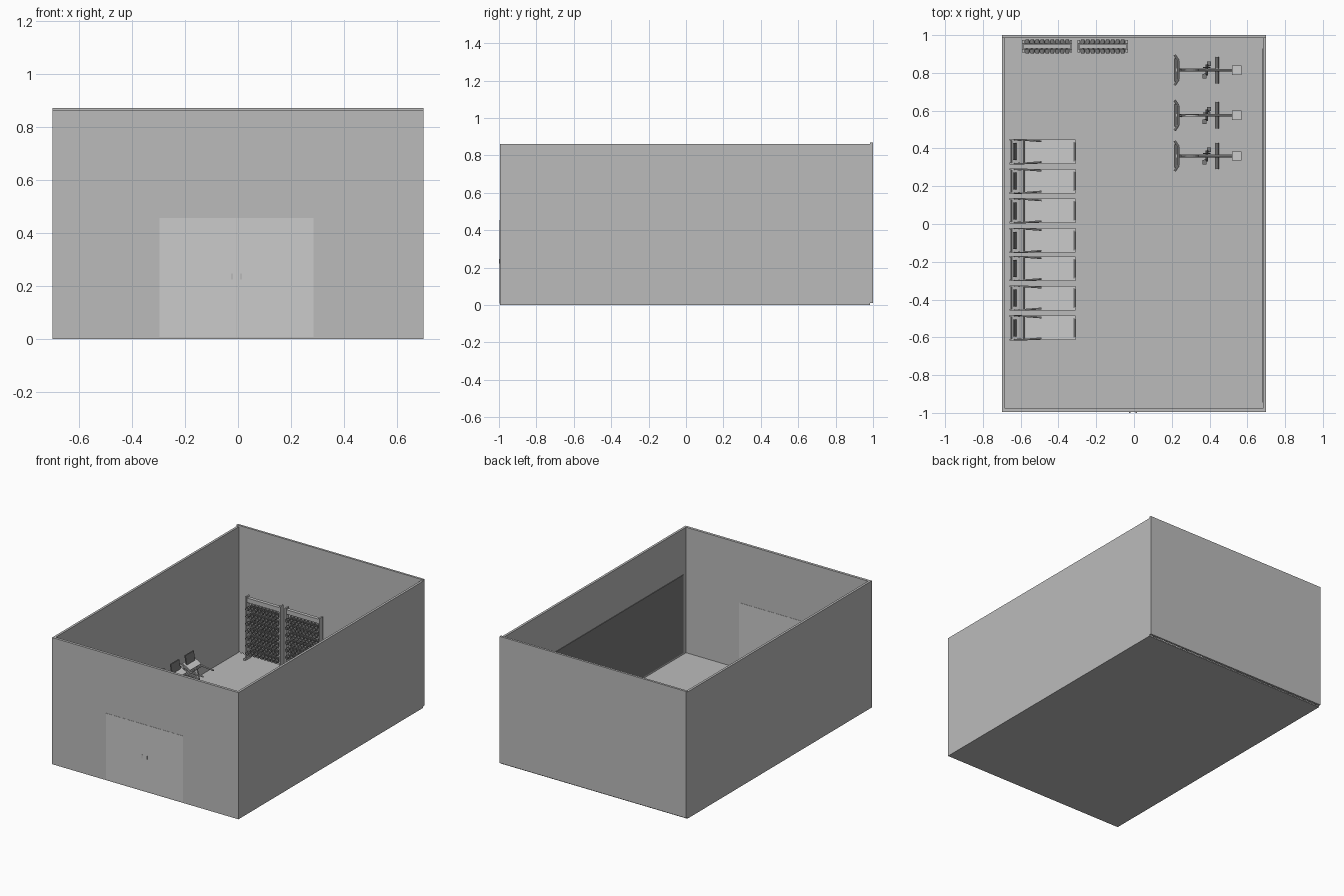
import bpy, bmesh, math
from mathutils import Vector, Matrix

if "Cube" in bpy.data.objects:
    bpy.data.objects.remove(bpy.data.objects["Cube"])


def material(name, g):
    m = bpy.data.materials.new(name)
    m.diffuse_color = (g, g, g, 1)
    m.use_nodes = True
    m.node_tree.nodes["Principled BSDF"].inputs["Base Color"].default_value = m.diffuse_color
    return m


LIGHT = material("light_grey", 0.75)
MID = material("mid_grey", 0.5)
DARK = material("dark_grey", 0.2)


def finish(name, bm, mat):
    me = bpy.data.meshes.new(name)
    bm.to_mesh(me)
    bm.free()
    me.materials.append(mat)
    ob = bpy.data.objects.new(name, me)
    bpy.context.collection.objects.link(ob)
    return ob


def box(name, x, y, z, mat=MID):
    """Box from (min, max) pairs."""
    bm = bmesh.new()
    bmesh.ops.create_cube(bm, size=1)
    for v in bm.verts:
        v.co = [(a + b) / 2 + c * (b - a) for (a, b), c in zip((x, y, z), v.co)]
    return finish(name, bm, mat)


def add_tube(bm, p, q, r, n=10):
    p, q = Vector(p), Vector(q)
    d = q - p
    mat = Matrix.Translation((p + q) / 2) @ d.to_track_quat('Z', 'Y').to_matrix().to_4x4()
    bmesh.ops.create_cone(bm, cap_ends=True, segments=n, radius1=r, radius2=r,
                          depth=d.length, matrix=mat)


def tube(name, pts, r, mat=MID, n=10):
    bm = bmesh.new()
    for p, q in zip(pts, pts[1:]):
        add_tube(bm, p, q, r, n)
    return finish(name, bm, mat)


def prism(name, profile, y0, y1, mat=MID):
    """Side profile in x, z extruded along y."""
    bm = bmesh.new()
    f = bm.faces.new([bm.verts.new((x, y0, z)) for x, z in profile])
    ext = bmesh.ops.extrude_face_region(bm, geom=[f])["geom"]
    bmesh.ops.translate(bm, vec=(0, y1 - y0, 0),
                        verts=[v for v in ext if isinstance(v, bmesh.types.BMVert)])
    bmesh.ops.recalc_face_normals(bm, faces=bm.faces)
    return finish(name, bm, mat)


def repeat(parts, offsets):
    """Place the parts at the first offset, linked copies at the others."""
    for o in offsets[1:]:
        for p in parts:
            c = p.copy()
            c.location = Vector(o)
            bpy.context.collection.objects.link(c)
    for p in parts:
        p.location = Vector(offsets[0])


# Room shell
F = 0.008
box("floor", (-0.7, 0.7), (-0.995, 0.985), (0, F))
box("left_wall", (-0.7, -0.684), (-0.995, 0.985), (F, 0.86))
box("right_wall", (0.684, 0.7), (-0.995, 0.985), (F, 0.86))
box("front_wall", (-0.684, 0.684), (-0.995, -0.977), (F, 0.86))
box("back_wall", (-0.7, 0.7), (0.985, 1.0), (0.01, 0.87))
box("wall_mirror", (0.68, 0.684), (-0.945, 0.93), (0.02, 0.55), DARK)

# Double door and handles
box("door_left", (-0.295, -0.0055), (-0.9965, -0.9755), (F, 0.455), LIGHT)
box("door_right", (-0.0045, 0.285), (-0.9965, -0.9755), (F, 0.455), LIGHT)
for x in (-0.022, 0.012):
    box("door_handle", (x - 0.004, x + 0.004), (-1.0, -0.9965), (0.223, 0.247))

# Treadmill, local y = 0 on its centre line
tm = [
    box("treadmill_belt", (-0.575, -0.312), (-0.048, 0.048), (0.022, 0.034), LIGHT),
    prism("treadmill_motor_cover", [(-0.655, 0.012), (-0.57, 0.012), (-0.575, 0.04),
                                    (-0.60, 0.052), (-0.655, 0.045)], -0.055, 0.055, LIGHT),
    prism("treadmill_console", [(-0.65, 0.185), (-0.64, 0.178), (-0.59, 0.158),
                                (-0.585, 0.165), (-0.61, 0.18), (-0.645, 0.195)],
          -0.06, 0.06, LIGHT),
    prism("treadmill_screen", [(-0.628, 0.18), (-0.62, 0.18), (-0.632, 0.245), (-0.64, 0.245)],
          -0.045, 0.045, DARK),
    tube("treadmill_crossbar", [(-0.583, -0.064, 0.15), (-0.583, 0.064, 0.15)], 0.005),
    tube("treadmill_rear_roller", [(-0.318, -0.052, 0.026), (-0.318, 0.052, 0.026)], 0.009),
]
for s in (-1, 1):
    ys = sorted((s * 0.048, s * 0.065))
    tm += [
        prism("treadmill_side_rail", [(-0.655, 0.012), (-0.31, 0.012), (-0.31, 0.034),
                                      (-0.58, 0.04), (-0.655, 0.04)], *ys, LIGHT),
        prism("treadmill_upright", [(-0.615, 0.03), (-0.595, 0.03), (-0.635, 0.19),
                                    (-0.66, 0.19)], s * 0.058, s * 0.067),
        tube("treadmill_handrail", [(-0.645, s * 0.062, 0.185), (-0.58, s * 0.062, 0.15),
                                    (-0.49, s * 0.055, 0.145)], 0.005),
        box("treadmill_foot", (-0.35, -0.33), ys, (F, 0.014)),
    ]
repeat(tm, [(0, y, 0) for y in (0.383, 0.227, 0.07, -0.087, -0.236, -0.392, -0.55)])

# Exercise bike, handlebar towards -x
bike = [
    tube("bike_front_foot", [(0.225, -0.06, 0.018), (0.225, 0.06, 0.018)], 0.01),
    tube("bike_rear_foot", [(0.44, -0.07, 0.018), (0.44, 0.07, 0.018)], 0.01),
    box("bike_base_beam", (0.22, 0.45), (-0.007, 0.007), (0.018, 0.032)),
    tube("bike_frame", [(0.25, 0, 0.03), (0.24, 0, 0.19)], 0.008),
    tube("bike_main_tube", [(0.245, 0, 0.12), (0.385, 0, 0.065), (0.545, 0, 0.16)], 0.007),
    tube("bike_rear_strut", [(0.44, 0, 0.025), (0.44, 0, 0.1)], 0.007),
    tube("bike_handlebar", [(0.215, -0.08, 0.2), (0.235, -0.05, 0.2), (0.235, 0.05, 0.2),
                            (0.215, 0.08, 0.2)], 0.007),
    tube("bike_flywheel", [(0.30, -0.006, 0.085), (0.30, 0.006, 0.085)], 0.045, MID, 24),
    tube("bike_crank_axle", [(0.385, -0.03, 0.065), (0.385, 0.03, 0.065)], 0.006, DARK),
    tube("bike_chainring", [(0.385, 0.01, 0.065), (0.385, 0.016, 0.065)], 0.02, DARK, 16),
    box("bike_seat", (0.52, 0.57), (-0.025, 0.025), (0.16, 0.172), LIGHT),
]
for s in (-1, 1):
    e = 0.385 + s * 0.012
    bike += [
        tube("bike_crank_arm", [(0.385, s * 0.022, 0.065), (e, s * 0.022, 0.065 - s * 0.03)],
             0.004, DARK),
        box("bike_pedal", (e - 0.01, e + 0.01), sorted((s * 0.022, s * 0.045)),
            (0.061 - s * 0.03, 0.069 - s * 0.03), DARK),
    ]
repeat(bike, [(0, y, 0) for y in (0.815, 0.575, 0.36)])

# Dumbbell rack, local x = 0 and y = 0 at its centre
rows = [0.06 + i * 0.05 for i in range(7)]
rack = [box("rack_top_plate", (-0.125, 0.125), (-0.012, 0.012), (0.395, 0.425))]
for s in (-1, 1):
    rack += [
        box("rack_post", sorted((s * 0.122, s * 0.132)), (-0.017, 0.017), (F, 0.435)),
        box("rack_foot", sorted((s * 0.120, s * 0.133)), (-0.033, 0.033), (F, 0.02)),
    ]
for z in rows:
    for s in (-1, 1):
        rack.append(box("rack_shelf_rail", (-0.122, 0.122), sorted((s * 0.008, s * 0.015)),
                        (z - 0.012, z - 0.005)))
racks = [(-0.46, 0.94, 0), (-0.165, 0.94, 0)]
repeat(rack, racks)

# Dumbbells: two weights and a grip, nine to a shelf
bm = bmesh.new()
add_tube(bm, (0, -0.02, 0), (0, 0.02, 0), 0.005, 8)
for s in (-1, 1):
    add_tube(bm, (0, s * 0.016, 0), (0, s * 0.032, 0), 0.0125, 12)
    add_tube(bm, (0, s * 0.032, 0), (0, s * 0.037, 0), 0.009, 12)
bell = finish("dumbbell", bm, DARK)
repeat([bell], [(rx + (i - 4) * 0.0265, ry, z)
                for rx, ry, _ in racks for z in rows for i in range(9)])
